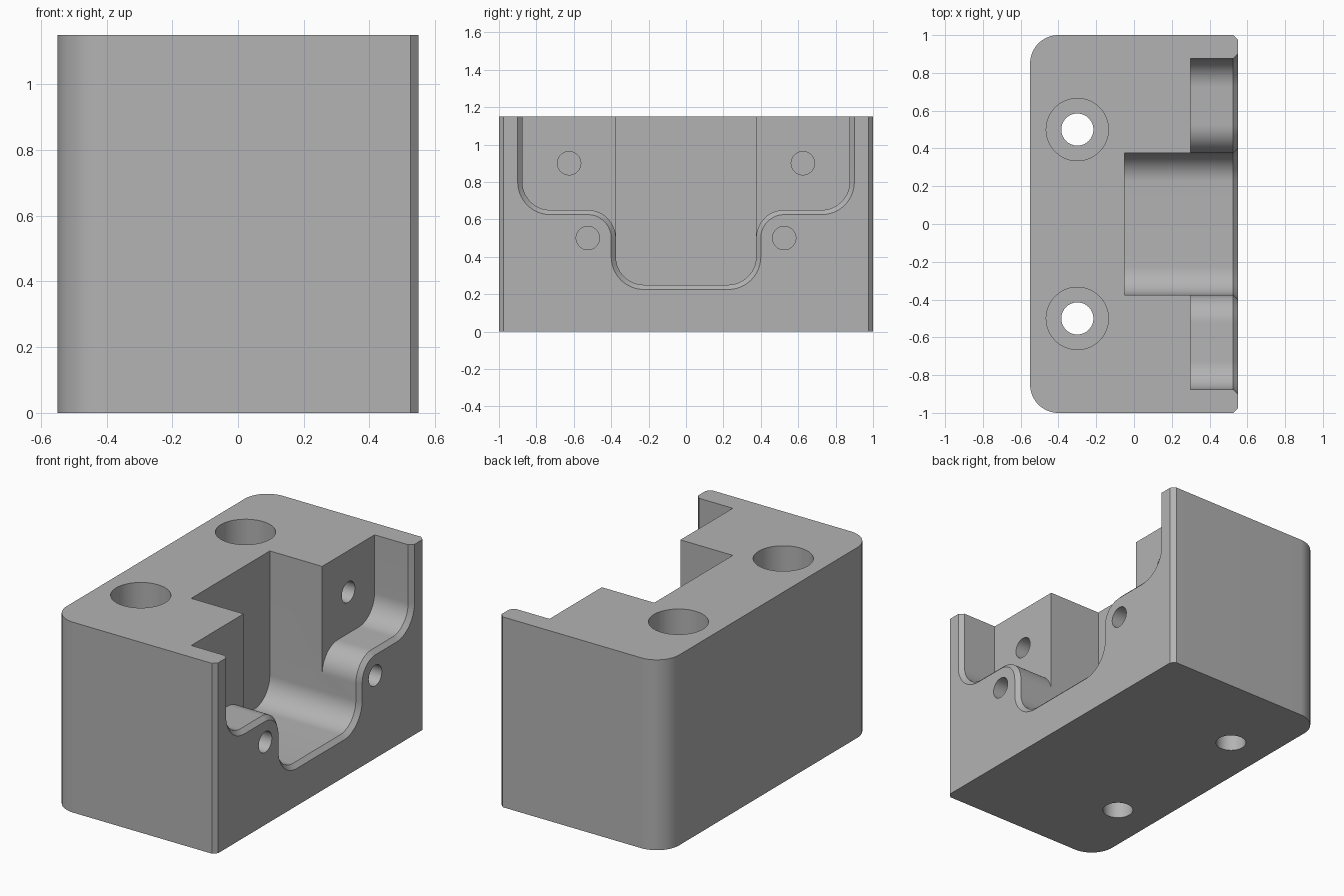
import bpy
import bmesh
from math import sin, cos, pi, radians

if "Cube" in bpy.data.objects:
    bpy.data.objects.remove(bpy.data.objects["Cube"])

HALF_X, HALF_Y, HEIGHT = 0.55, 1.0, 1.15
CHAMFER, FILLET = 0.025, 0.15
STEP_Y, STEP_Z, STEP_X = 0.875, 0.65, 0.3
DEEP_Y, DEEP_Z, DEEP_X = 0.375, 0.25, -0.05

grey = bpy.data.materials.new("plain grey")
grey.use_nodes = True
colour = (0.45, 0.45, 0.45, 1)
grey.diffuse_color = colour
grey.node_tree.nodes["Principled BSDF"].inputs["Base Color"].default_value = colour


def arc(cx, cy, r, start, end, n=16):
    return [(cx + r * cos(radians(start + (end - start) * i / n)),
             cy + r * sin(radians(start + (end - start) * i / n))) for i in range(n + 1)]


def loft(name, rings):
    """Solid through matching closed rings of 3D points."""
    bm = bmesh.new()
    rows = [[bm.verts.new(p) for p in ring] for ring in rings]
    n = len(rows[0])
    for a, b in zip(rows, rows[1:]):
        for i in range(n):
            j = (i + 1) % n
            bm.faces.new((a[i], a[j], b[j], b[i]))
    bm.faces.new(rows[0])
    bm.faces.new(rows[-1])
    bmesh.ops.recalc_face_normals(bm, faces=bm.faces)
    mesh = bpy.data.meshes.new(name)
    bm.to_mesh(mesh)
    bm.free()
    obj = bpy.data.objects.new(name, mesh)
    bpy.context.collection.objects.link(obj)
    mesh.materials.append(grey)
    return obj


def along_x(name, sections):
    return loft(name, [[(x, y, z) for y, z in pts] for x, pts in sections])


def mirrored(half):
    return half + [(-y, z) for y, z in reversed(half)]


def deep_half():
    r = FILLET
    return [(DEEP_Y, HEIGHT + 0.2)] + arc(DEEP_Y - r, DEEP_Z + r, r, 0, -90)


def stepped_half(grow):
    """Stepped recess outline, pushed outwards by grow."""
    r = FILLET
    return ([(STEP_Y + grow, HEIGHT + 0.2)]
            + arc(STEP_Y - r, STEP_Z + r, r + grow, 0, -90)
            + arc(DEEP_Y + r, STEP_Z - r, r - grow, 90, 180)
            + arc(DEEP_Y - r, DEEP_Z + r, r + grow, 0, -90))


def cut(body, cutter):
    cutter.hide_render = True
    mod = body.modifiers.new("cut", 'BOOLEAN')
    mod.operation = 'DIFFERENCE'
    mod.solver = 'EXACT'
    mod.object = cutter
    bpy.context.view_layer.objects.active = body
    bpy.ops.object.modifier_apply(modifier=mod.name)
    bpy.data.objects.remove(cutter)


def circle(cx, cy, r):
    return arc(cx, cy, r, 0, 360, 48)[:-1]


# Block: rounded back corners, chamfered corners on the recessed side
corner = [(HALF_X, HALF_Y - CHAMFER), (HALF_X - CHAMFER, HALF_Y)]
corner += arc(FILLET - HALF_X, HALF_Y - FILLET, FILLET, 90, 180)
plan = corner + [(x, -y) for x, y in reversed(corner)]
block = loft("mounting_block", [[(x, y, z) for x, y in plan] for z in (0, HEIGHT)])

# Stepped recess with a chamfered mouth, then the deeper central pocket
over = 0.01
cut(block, along_x("recess_cutter", [
    (STEP_X, mirrored(stepped_half(0))),
    (HALF_X - CHAMFER, mirrored(stepped_half(0))),
    (HALF_X + over, mirrored(stepped_half(CHAMFER + over)))]))
cut(block, along_x("pocket_cutter", [
    (x, mirrored(deep_half())) for x in (DEEP_X, STEP_X + 0.1)]))

for side in (-1, 1):
    # Counterbored vertical screw holes
    for r, low in ((0.085, -0.1), (0.165, 0.55)):
        cut(block, loft("screw_cutter", [
            [(x, y, z) for x, y in circle(-0.3, 0.5 * side, r)]
            for z in (low, HEIGHT + 0.1)]))
    # Small blind holes in the step wall and the outer face
    for face_x, y, z in ((STEP_X, 0.625, 0.9), (HALF_X, 0.525, 0.5)):
        cut(block, along_x("pin_cutter", [
            (x, circle(y * side, z, 0.0625)) for x in (face_x - 0.2, face_x + 0.05)]))

bpy.ops.object.select_all(action='DESELECT')
block.select_set(True)
bpy.context.view_layer.objects.active = block
bpy.ops.object.shade_smooth_by_angle(angle=radians(30))
